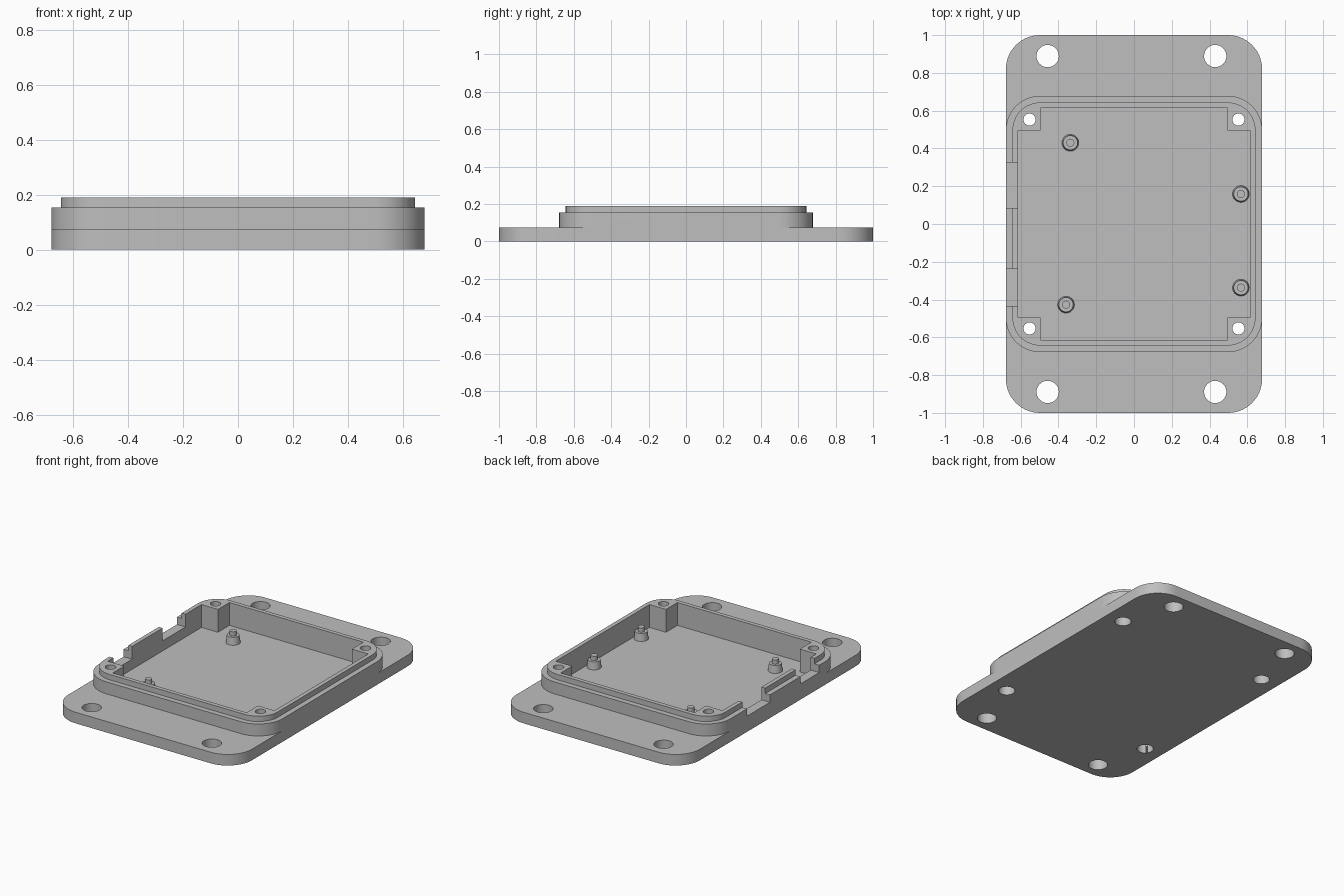
import bpy, bmesh, math

default = bpy.data.objects.get("Cube")
if default:
    bpy.data.objects.remove(default, do_unlink=True)

# single grey plastic
grey = bpy.data.materials.new("grey_plastic")
grey.use_nodes = True
colour = (0.52, 0.52, 0.52, 1)
grey.diffuse_color = colour
grey.node_tree.nodes["Principled BSDF"].inputs["Base Color"].default_value = colour


def prism(name, points, z0, z1):
    """Extrude a flat outline from z0 to z1."""
    bm = bmesh.new()
    base = bm.faces.new([bm.verts.new((x, y, z0)) for x, y in points])
    top = bmesh.ops.extrude_face_region(bm, geom=[base])["geom"]
    verts = [v for v in top if isinstance(v, bmesh.types.BMVert)]
    bmesh.ops.translate(bm, verts=verts, vec=(0, 0, z1 - z0))
    bmesh.ops.recalc_face_normals(bm, faces=bm.faces)
    mesh = bpy.data.meshes.new(name)
    bm.to_mesh(mesh)
    bm.free()
    mesh.materials.append(grey)
    ob = bpy.data.objects.new(name, mesh)
    bpy.context.collection.objects.link(ob)
    return ob


def rounded(hx, hy, r, steps=14):
    """Rounded rectangle outline."""
    pts = []
    for i, (sx, sy) in enumerate([(1, 1), (-1, 1), (-1, -1), (1, -1)]):
        for k in range(steps + 1):
            a = math.pi / 2 * (i + k / steps)
            pts.append((sx * (hx - r) + r * math.cos(a), sy * (hy - r) + r * math.sin(a)))
    return pts


def rect(x0, x1, y0, y1):
    return [(x0, y0), (x1, y0), (x1, y1), (x0, y1)]


def circle(x, y, r, n=32):
    return [(x + r * math.cos(math.tau * i / n), y + r * math.sin(math.tau * i / n))
            for i in range(n)]


def combine(target, tool, operation):
    """Apply a boolean and discard the tool."""
    mod = target.modifiers.new(operation.lower(), "BOOLEAN")
    mod.operation = operation
    mod.solver = "EXACT"
    mod.object = tool
    bpy.context.view_layer.objects.active = target
    bpy.ops.object.modifier_apply(modifier=mod.name)
    bpy.data.objects.remove(tool, do_unlink=True)


def cut(points, z0, z1):
    tool = prism("cutter", points, z0, z1)
    tool.hide_render = True
    combine(case, tool, "DIFFERENCE")


HALF, FLOOR, PLATE, LEDGE, RIM = 0.678, 0.0375, 0.074, 0.154, 0.19

# mounting plate, wall and stepped rim
case = prism("case_base", rounded(HALF, 1, 0.18), 0, PLATE)
combine(case, prism("wall", rounded(HALF, HALF, 0.18), 0, LEDGE), "UNION")
combine(case, prism("rim", rounded(0.643, 0.643, 0.145), 0.02, RIM), "UNION")

# cavity, leaving a square post in each corner
w, c = 0.615, 0.494
quarter = [(w, c), (c, c), (c, w)]
cross = []
for sx, sy in [(1, 1), (-1, 1), (-1, -1), (1, -1)]:
    part = [(sx * x, sy * y) for x, y in quarter]
    cross += part if sx * sy > 0 else part[::-1]
cut(cross, FLOOR, 0.3)

# connector openings in the side wall
for y0, y1 in [(0.084, 0.325), (-0.435, -0.237)]:
    cut(rect(-0.8, -0.55, y0, y1), 0.105, 0.3)

# mounting holes, and counterbored screw holes through the posts
for s in (-1, 1):
    for x in (-0.457, 0.43):
        cut(circle(x, s * 0.889, 0.059), -0.1, 0.3)
    for x in (-0.553, 0.553):
        cut(circle(x, s * 0.553, 0.032), -0.1, 0.3)
        cut(circle(x, s * 0.553, 0.05), -0.1, 0.1)

# board standoffs: tapered foot with a locating pin
parts = [case]
for i, (x, y) in enumerate([(-0.337, 0.43), (0.566, 0.159), (0.566, -0.337), (-0.36, -0.427)]):
    foot = prism(f"standoff_foot_{i + 1}", circle(x, y, 0.045), FLOOR - 0.005, 0.088)
    for v in foot.data.vertices:
        if v.co.z > 0.08:
            v.co.x = x + (v.co.x - x) * 0.85
            v.co.y = y + (v.co.y - y) * 0.85
    pin = prism(f"standoff_pin_{i + 1}", circle(x, y, 0.021), 0.08, 0.117)
    parts += [foot, pin]

# smooth curved walls, crisp edges
bpy.ops.object.select_all(action="DESELECT")
for ob in parts:
    ob.select_set(True)
bpy.context.view_layer.objects.active = case
bpy.ops.object.shade_smooth_by_angle(angle=math.radians(30))
